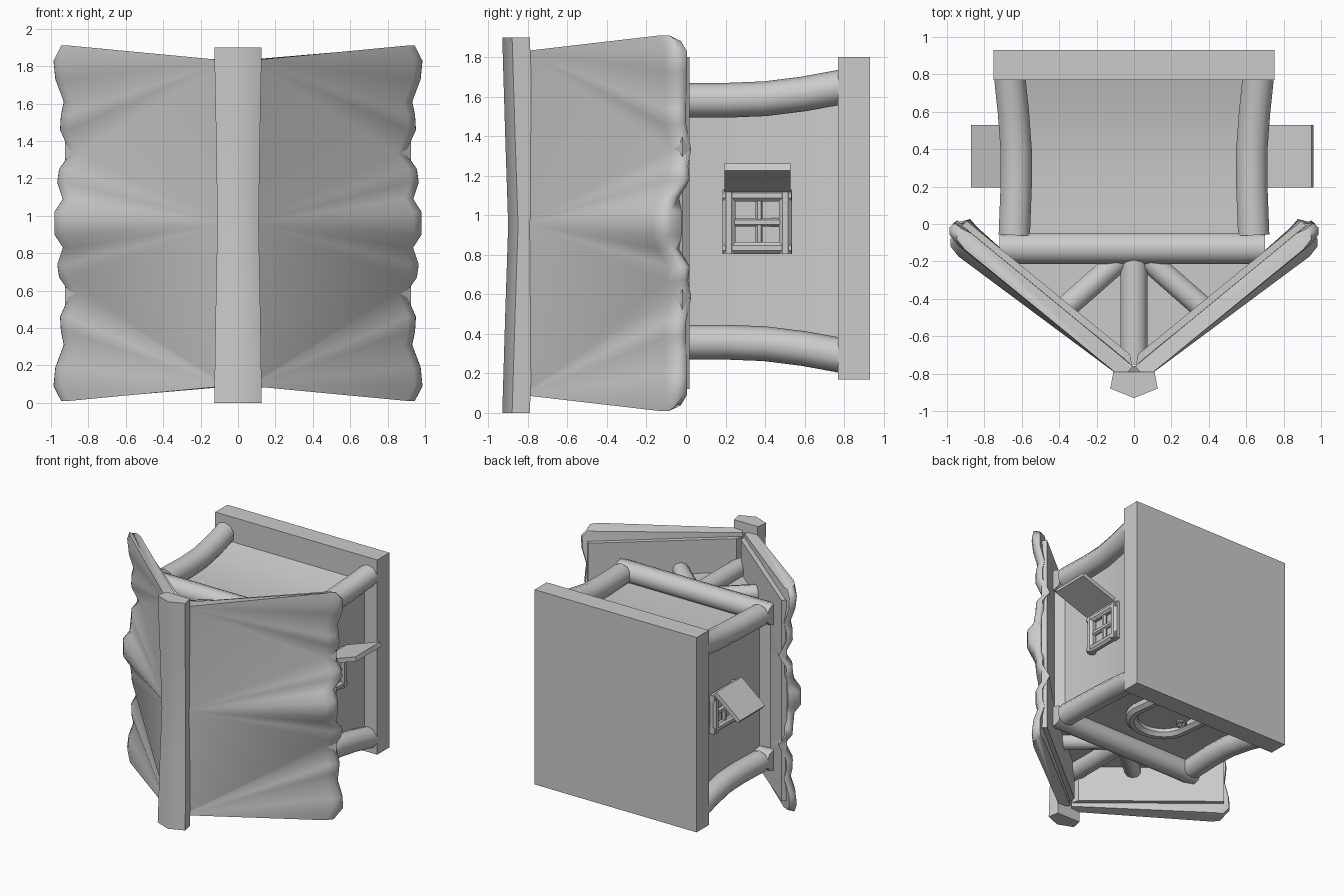
import bpy, bmesh, math
from mathutils import Vector

if "Cube" in bpy.data.objects:
    bpy.data.objects.remove(bpy.data.objects["Cube"])

CZ = 0.97  # middle of the house along z


def make(name, verts, faces, mirror=False, angle=40):
    bm = bmesh.new()
    vs = [bm.verts.new(v) for v in verts]
    for f in faces:
        bm.faces.new([vs[i] for i in f])
    bmesh.ops.recalc_face_normals(bm, faces=bm.faces)
    me = bpy.data.meshes.new(name)
    bm.to_mesh(me)
    bm.free()
    ob = bpy.data.objects.new(name, me)
    bpy.context.collection.objects.link(ob)
    bpy.ops.object.select_all(action='DESELECT')
    bpy.context.view_layer.objects.active = ob
    ob.select_set(True)
    bpy.ops.object.shade_smooth_by_angle(angle=math.radians(angle))
    if mirror:
        ob.modifiers.new("mirror", 'MIRROR')
    return ob


def loft(name, rings, closed=False, **kw):
    n, m = len(rings[0]), len(rings)
    verts = [v for r in rings for v in r]
    faces = [(i * n + j, i * n + (j + 1) % n, (i + 1) % m * n + (j + 1) % n, (i + 1) % m * n + j)
             for i in range(m if closed else m - 1) for j in range(n)]
    if not closed:
        faces += [tuple(range(n)), tuple(range((m - 1) * n, m * n))]
    return make(name, verts, faces, **kw)


def beam(name, path, r, up=(0, 0, 1), sides=10, closed=False, **kw):
    pts = [Vector(p) for p in path]
    up = Vector(up)
    m = len(pts)
    rings = []
    for i, p in enumerate(pts):
        a = pts[(i - 1) % m] if closed or i else p
        b = pts[(i + 1) % m] if closed or i < m - 1 else p
        t = (b - a).normalized()
        s = t.cross(up).normalized()
        u = s.cross(t)
        rings.append([p + r * (math.cos(k) * s + math.sin(k) * u)
                      for k in (2 * math.pi * (j + .5) / sides for j in range(sides))])
    return loft(name, rings, closed, **kw)


def box(name, lo, hi, **kw):
    rings = [[(lo[0], lo[1], z), (hi[0], lo[1], z), (hi[0], hi[1], z), (lo[0], hi[1], z)]
             for z in (lo[2], hi[2])]
    return loft(name, rings, **kw)


# base slab
box("base_slab", (-.75, .77, .17), (.75, .93, 1.8))

# walls, pinched at mid height, closing into a gable that meets the roof
rows = [(.8, .635, .63), (.6, .6, .58), (.4, .58, .555), (.2, .575, .545), (0, .585, .55), (-.13, .59, .55),
        (-.19, .67, .55), (-.73, .01, .55)]
loft("house_walls", [[(-x, y, CZ - z), (x, y, CZ - z), (x, y, CZ + z), (-x, y, CZ + z)]
                     for y, x, z in rows])

# corner posts, eave beams and gable timbers on both ends
for s, end in ((-1, "front"), (1, "rear")):
    post = [(.665, .79, .68), (.645, .6, .645), (.63, .4, .62), (.63, .2, .612), (.64, -.06, .612)]
    beam(end + "_corner_post", [(x, y, CZ + s * z) for x, y, z in post], .088, mirror=True)
    z = CZ + s * .61
    beam(end + "_eave_beam", [(-.72, -.13, z), (.70, -.13, z)], .087)
    beam(end + "_king_post", [(0, -.15, z - s * .02), (0, -.45, z - s * .02), (0, -.75, z - s * .02)], .075)
    beam(end + "_brace", [(.04, -.16, z - s * .03), (.37, -.45, z - s * .03)], .065, mirror=True)


# roof: points on the slope plane
def slope(x, off, z):
    return (x + .63 * off, -.81 + (x - .08) * .816 - .775 * off, z)


# eave knots: height, reach and lift; the upper half mirrors the lower one
half = [(.01, .955, 0), (.09, .995, .005), (.19, .985, -.005), (.31, .94, -.035), (.38, .955, -.02),
        (.46, .96, -.02), (.585, .905, -.075), (.67, .965, -.025), (.74, .975, -.025), (.83, .945, .005),
        (.9, .99, .05)]
knots = half + [(1.92 - z, t, b) for z, t, b in reversed(half)]
ridge_z = [.09, .96, 1.83]
owner = [0] * 7 + [1] * 8 + [2] * 7
verts, faces = [], []
# scalloped eave: upper lip, rounded tip, lower lip
for z, t, b in knots:
    zi = CZ + (z - CZ) * (.97 if abs(z - CZ) > .9 else 1)
    x = t - .63 * b
    low = -.09 + min(b, 0) * .6
    verts += [slope(x - .05, b, z), slope(x, b - .015, z), slope(x + .02, b - .045, zi),
              slope(x + .015, min(b - .07, low + .015), zi), slope(x - .03, low, zi)]
W, N = 5, len(knots)
base = len(verts)
for z in ridge_z:
    verts += [slope(.06, 0, z), slope(.06, -.085, z)]
for i in range(N - 1):
    a, b = i * W, i * W + W
    for k in range(W - 1):
        faces.append((a + k, b + k, b + k + 1, a + k + 1))
    ra, rb = base + owner[i] * 2, base + owner[i + 1] * 2
    for e, r in ((0, 0), (W - 1, 1)):
        faces.append((ra + r, b + e, a + e))
        if ra != rb:
            faces.append((ra + r, rb + r, b + e))
for e, r in ((0, base), ((N - 1) * W, base + 4)):
    faces.append(tuple(e + k for k in range(W)) + (r + 1, r))
faces.append(tuple(base + k for k in (0, 2, 4, 5, 3, 1)))
make("roof_thatch", verts, faces, mirror=True, angle=60)

# inner roof boards
loft("roof_board", [[slope(.06, -.08, z), slope(.975, -.08, z), slope(.975, -.125, z), slope(.1, -.125, z)]
                    for z in (.12, 1.8)], mirror=True)

# ridge cap, slimmer at the middle
cap = []
for z, k, dy in ((0, 1, 0), (.5, .94, .015), (.95, .87, .03), (1.4, .92, .015), (1.9, 1, 0)):
    cap.append([(x * k, y + dy, z) for x, y in
                ((-.11, -.79), (.11, -.79), (.127, -.88), (0, -.93), (-.127, -.88))])
loft("ridge_cap", cap, angle=70)

# side windows: frame bars and crossing muntins
X = .61
for y in (.217, .503):
    beam("window_jamb", [(X, y, .805), (X, y, 1.125)], .036, up=(0, 1, 0), sides=8, mirror=True)
for z in (.835, 1.1):
    beam("window_rail", [(X, .185, z), (X, .535, z)], .033, sides=8, mirror=True)
beam("window_muntin_long", [(X, .22, .965), (X, .5, .965)], .022, sides=6, mirror=True)
beam("window_muntin_short", [(X, .37, .83), (X, .37, 1.1)], .018, up=(0, 1, 0), sides=6, mirror=True)


# shutters swung open to different angles
def shutter(name, hx, hz, ox, oz):
    d = Vector((ox - hx, 0, oz - hz)).normalized()
    n = Vector((-d.z, 0, d.x)) * .018
    prof = [Vector((hx, 0, hz)) - n, Vector((ox, 0, oz)) - n, Vector((ox, 0, oz)) + n, Vector((hx, 0, hz)) + n]
    loft(name, [[p + Vector((0, y, 0)) for p in prof] for y in (.195, .53)])


shutter("right_shutter", .64, 1.135, .955, 1.245)
shutter("left_shutter", -.64, 1.15, -.86, .97)

# arched door frame, door and ring handle on the lower gable wall
zd = .395
arch = [(.24, .78), (.24, .55)] + [(.24 * math.cos(a), .33 - .22 * math.sin(a))
                                   for a in (math.pi * k / 12 for k in range(13))] + [(-.24, .55), (-.24, .78)]
beam("door_frame", [(x, y, zd - (.06 if y > .7 else .02 if y > .5 else 0)) for x, y in arch], .05, sides=8)
loft("door_panel", [[(x, y, z) for x, y in arch] for z in (zd + .01, zd + .06)])
beam("door_ring", [(-.14 + .035 * math.cos(a), .41 + .035 * math.sin(a), zd - .03)
                   for a in (math.pi * k / 6 for k in range(12))], .01, sides=6, closed=True)
beam("door_knob", [(-.14, .375, zd + .03), (-.14, .375, zd - .045)], .018, up=(0, 1, 0), sides=8)
